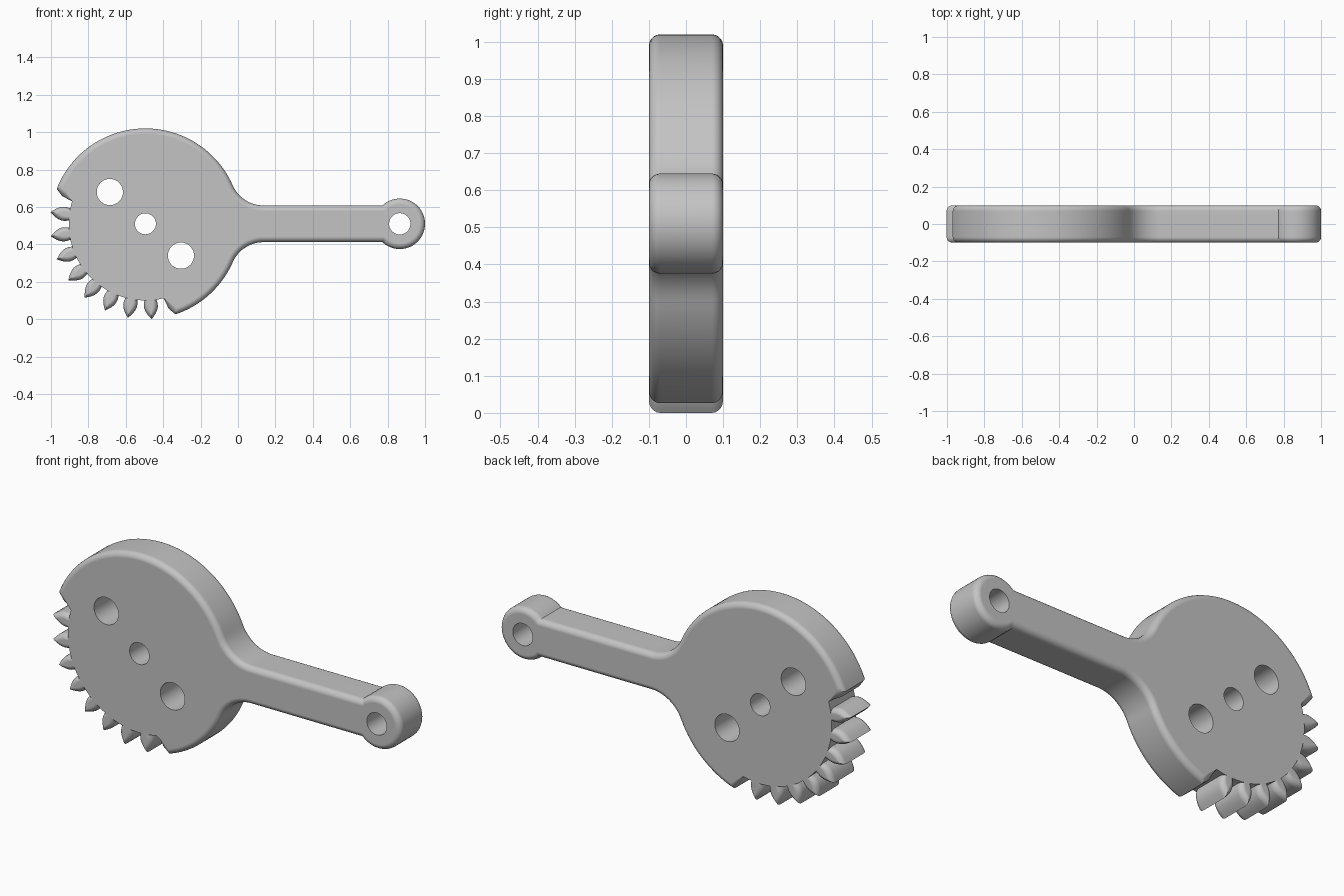
import bpy, bmesh
from math import sin, cos, atan2, asin, sqrt, pi, radians, degrees

cube = bpy.data.objects.get("Cube")
if cube:
    bpy.data.objects.remove(cube, do_unlink=True)

HALF, ROUND = 0.1, 0.03              # half thickness, rim rounding
CX, CZ, DISC = -0.495, 0.51, 0.51    # gear disc
ROOT = 0.41                          # radius between the teeth
ARM, BOSS_X, BOSS = 0.098, 0.865, 0.135
MID = 223.4                          # middle angle of the toothed sector

grey = bpy.data.materials.new("plain grey")
grey.use_nodes = True
colour = (0.55, 0.55, 0.55, 1)
grey.diffuse_color = colour
grey.node_tree.nodes["Principled BSDF"].inputs["Base Color"].default_value = colour


def arc(x, z, r, start, end, n):
    """Points on an arc in the xz plane, angles in degrees."""
    steps = [radians(start + (end - start) * i / n) for i in range(n + 1)]
    return [(x + r * cos(a), z + r * sin(a)) for a in steps]


def finish(bm, name):
    bmesh.ops.recalc_face_normals(bm, faces=bm.faces)
    mesh = bpy.data.meshes.new(name)
    bm.to_mesh(mesh)
    bm.free()
    mesh.materials.append(grey)
    ob = bpy.data.objects.new(name, mesh)
    bpy.context.collection.objects.link(ob)
    return ob


def activate(ob):
    bpy.ops.object.select_all(action='DESELECT')
    ob.select_set(True)
    bpy.context.view_layer.objects.active = ob


def loft(bm, rings):
    """Skin a closed solid through rings of equal length."""
    loops = [[bm.verts.new(p) for p in ring] for ring in rings]
    n = len(loops[0])
    for a, b in zip(loops, loops[1:]):
        for i in range(n):
            j = (i + 1) % n
            bm.faces.new((a[i], a[j], b[j], b[i]))
    bm.faces.new(loops[0])
    bm.faces.new(loops[-1][::-1])


# Outline of the lever: disc, blended arm, end boss, toothed cut-out
blend = 0.18
dx = sqrt((DISC + blend) ** 2 - (ARM + blend) ** 2)
fa = degrees(atan2(ARM + blend, dx))
ba = 180 - degrees(asin(ARM / BOSS))
notch = [(0.47, 61.9), (ROOT, 60.4)]
outline = arc(CX, CZ, DISC, MID + 65 - 360, -fa, 20)
outline += arc(CX + dx, CZ - ARM - blend, blend, 180 - fa, 90, 12)[1:]
outline += arc(BOSS_X, CZ, BOSS, -ba, ba, 40)
outline += arc(CX + dx, CZ + ARM + blend, blend, -90, fa - 180, 12)
outline += arc(CX, CZ, DISC, fa, MID - 65, 48)[1:]
outline += [arc(CX, CZ, r, MID - a, 0, 1)[0] for r, a in notch]
outline += arc(CX, CZ, ROOT, MID - 60.4, MID + 60.4, 24)[1:]
outline += [arc(CX, CZ, notch[0][0], MID + notch[0][1], 0, 1)[0]]

bm = bmesh.new()
loft(bm, [[(x, y, z) for x, z in outline] for y in (-HALF, HALF)])

# Round every rim edge except the floor between the teeth
weight = bm.edges.layers.float.new("bevel_weight_edge")
for e in bm.edges:
    a, b = (v.co for v in e.verts)
    on_root = all(sqrt((p.x - CX) ** 2 + (p.z - CZ) ** 2) < ROOT + 0.01 for p in (a, b))
    if abs(a.y - b.y) < 0.001 and not on_root:
        e[weight] = 1
lever = finish(bm, "lever_body")
activate(lever)
bevel = lever.modifiers.new("rounded rim", 'BEVEL')
bevel.limit_method = 'WEIGHT'
bevel.width = ROUND
bevel.segments = 5
bevel.use_clamp_overlap = False
bpy.ops.object.modifier_apply(modifier=bevel.name)

# Drill the four through holes
holes = [(CX, CZ, 0.056), (CX - 0.19, CZ + 0.17, 0.07),
         (CX + 0.19, CZ - 0.17, 0.07), (BOSS_X, CZ, 0.057)]
for x, z, r in holes:
    bm = bmesh.new()
    ring = arc(x, z, r, 0, 352.5, 47)
    loft(bm, [[(px, y, pz) for px, pz in ring] for y in (-0.2, 0.2)])
    cutter = finish(bm, "hole_cutter")
    cutter.hide_render = True
    activate(lever)
    cut = lever.modifiers.new("hole", 'BOOLEAN')
    cut.object = cutter
    cut.operation = 'DIFFERENCE'
    cut.solver = 'EXACT'
    bpy.ops.object.modifier_apply(modifier=cut.name)
    bpy.data.objects.remove(cutter, do_unlink=True)

# Leaf-shaped gear teeth with rounded ends
flank = [(0.385, 0.029), (0.41, 0.033), (0.43, 0.037), (0.447, 0.037),
         (0.465, 0.032), (0.482, 0.023), (0.497, 0.012)]
base, tip = flank[0][0], 0.511
layers = []
for i in range(6):
    t = i / 5 * pi / 2
    layers.append((HALF - ROUND * (1 - sin(t)), ROUND * (1 - cos(t))))
layers = [(-y, inset) for y, inset in reversed(layers)] + layers
for k in range(8):
    a = radians(MID + (k - 3.5) * 14.4)
    rings = []
    for y, inset in layers:
        long, wide = 1 - inset / 0.11, 1 - inset / 0.045
        half = [(base + (r - base) * long, w * wide) for r, w in flank]
        point = [(base + (tip - base) * long, 0)]
        shape = half + point + [(r, -w) for r, w in reversed(half)]
        rings.append([(CX + r * cos(a) - w * sin(a), y,
                       CZ + r * sin(a) + w * cos(a)) for r, w in shape])
    bm = bmesh.new()
    loft(bm, rings)
    finish(bm, f"tooth_{k + 1}")

# Smooth shading with crisp flat faces
for ob in list(bpy.context.collection.objects):
    if ob.name.startswith(("lever_body", "tooth")):
        activate(ob)
        bpy.ops.object.shade_smooth_by_angle(angle=radians(32))
        wn = ob.modifiers.new("flat face shading", 'WEIGHTED_NORMAL')
        wn.keep_sharp = True
